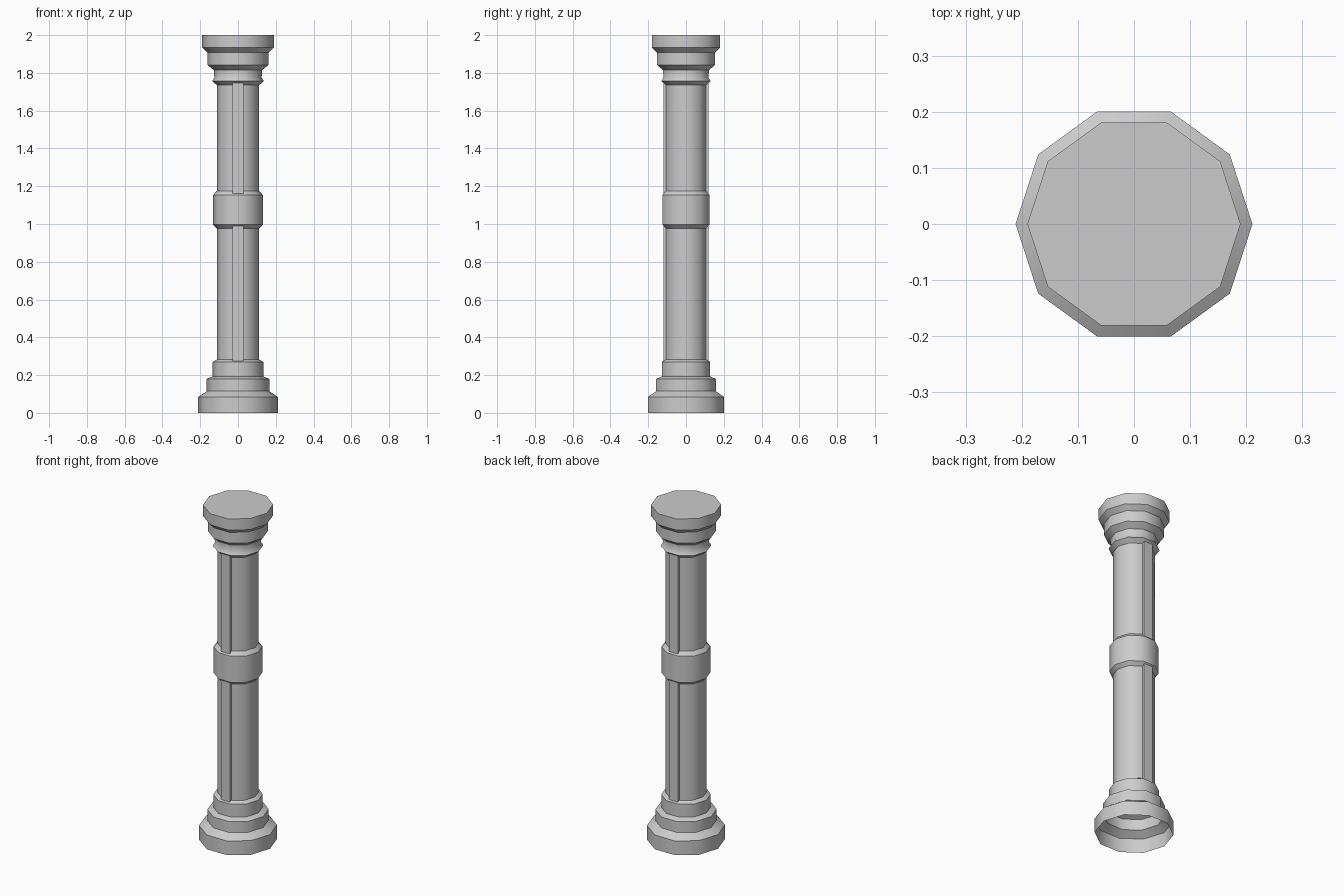
import bpy
import math

SIDES = 10

old = bpy.data.objects.get("Cube")
if old:
    bpy.data.objects.remove(old, do_unlink=True)

stone = bpy.data.materials.new("grey stone")
stone.use_nodes = True
GREY = (0.6, 0.6, 0.6, 1)
stone.diffuse_color = GREY
stone.node_tree.nodes["Principled BSDF"].inputs["Base Color"].default_value = GREY


def add_object(name, verts, faces):
    mesh = bpy.data.meshes.new(name)
    mesh.from_pydata(verts, [], faces)
    mesh.materials.append(stone)
    obj = bpy.data.objects.new(name, mesh)
    bpy.context.collection.objects.link(obj)
    return obj


def lathe(name, profile, cap_top=False):
    """Turn a (radius, height) profile into a ten-sided shell."""
    verts, faces = [], []
    for r, z in profile:
        for i in range(SIDES):
            a = math.tau * i / SIDES
            verts.append((r * math.cos(a), r * math.sin(a), z))
    for k in range(len(profile) - 1):
        for i in range(SIDES):
            j = (i + 1) % SIDES
            lo, hi = k * SIDES, (k + 1) * SIDES
            faces.append((lo + i, lo + j, hi + j, hi + i))
    if cap_top:
        top = (len(profile) - 1) * SIDES
        faces.append(tuple(range(top, top + SIDES)))
    obj = add_object(name, verts, faces)
    bpy.ops.object.select_all(action='DESELECT')
    bpy.context.view_layer.objects.active = obj
    obj.select_set(True)
    bpy.ops.object.shade_smooth_by_angle(angle=math.radians(37))
    return obj


SHAFT = 0.112

# Stepped base, hollow and open underneath
lathe("base", [(0.211, 0), (0.211, 0.085), (0.166, 0.115), (0.166, 0.18),
               (0.134, 0.193), (0.134, 0.27), (SHAFT, 0.283)])

# Plain shaft
lathe("shaft", [(SHAFT, 0.283), (SHAFT, 1.735)])

# Chamfered collar around the middle
lathe("collar", [(SHAFT, 0.977), (0.132, 0.997), (0.132, 1.153), (SHAFT, 1.175)])

# Flared capital with a flat top
lathe("capital", [(SHAFT, 1.735), (0.137, 1.757), (0.125, 1.775), (0.128, 1.815),
                  (0.162, 1.842), (0.162, 1.907), (0.19, 1.934), (0.19, 2)],
      cap_top=True)

# Raised strips on the front and back of the shaft
for name, side in (("front_strip", -1), ("back_strip", 1)):
    bpy.ops.mesh.primitive_cube_add(size=1, location=(0, side * 0.109, 1.013))
    strip = bpy.context.object
    strip.name = name
    strip.scale = (0.06, 0.02, 1.474)
    strip.data.materials.append(stone)
